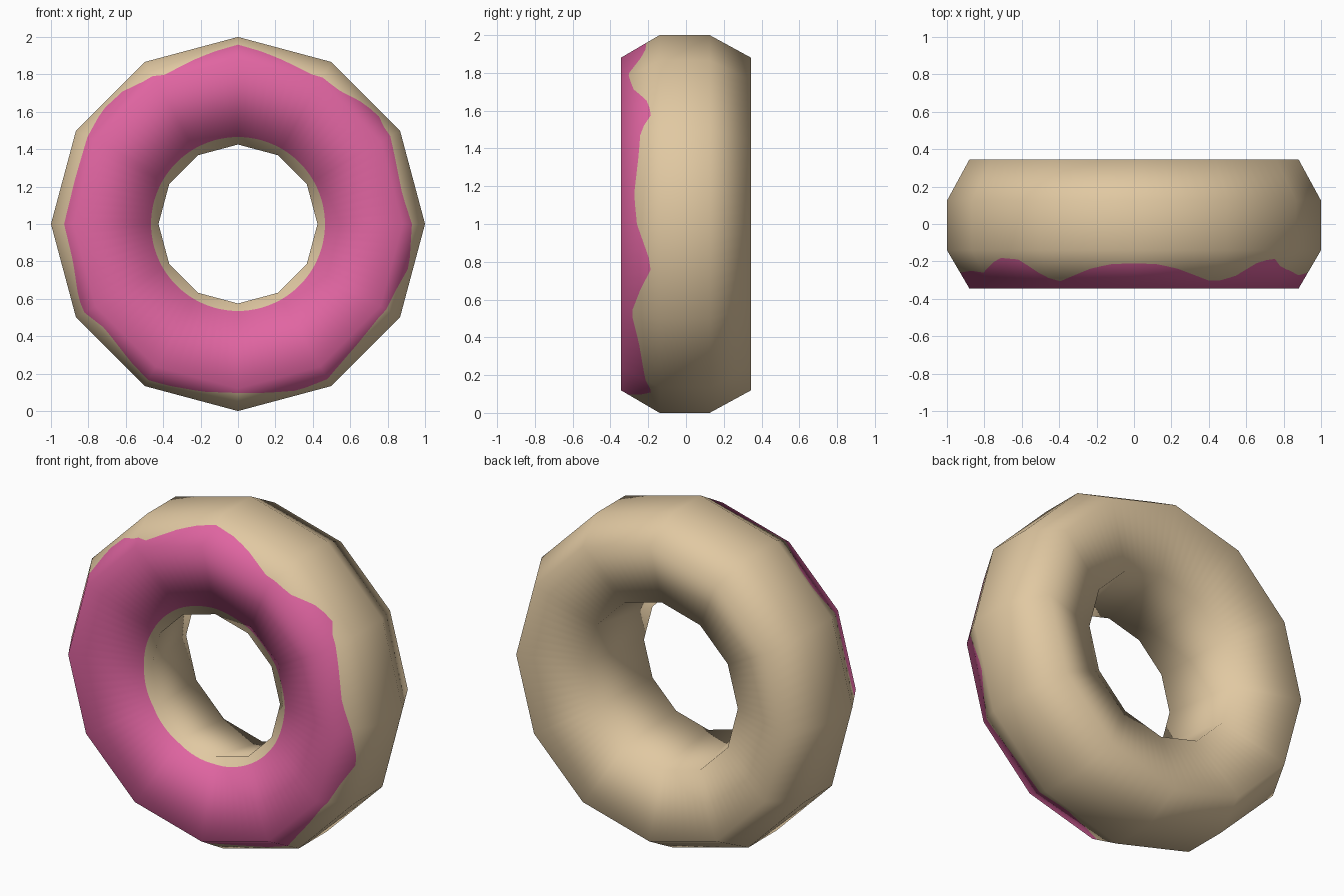
import bpy, math
from mathutils import Vector

if "Cube" in bpy.data.objects:
    bpy.data.objects.remove(bpy.data.objects["Cube"])

SEGMENTS, STEPS = 12, 8          # ring sides, and slices per side for the icing edge

# Uneven six-sided section (radius, y), counter-clockwise from the outer front corner
SECTION = [(1.0, -.14), (1.0, .125), (.88, .345), (.50, .225), (.425, -.21), (.88, -.345)]


def corner_normal(k):
    a, b, c = (Vector(SECTION[(k + d) % 6]) for d in (-1, 0, 1))
    e, f = (b - a).normalized(), (c - b).normalized()
    return tuple(Vector((e.y + f.y, -e.x - f.x)).normalized())


NORMALS = [corner_normal(k) for k in range(6)]

# Wavy icing edge: (degrees round the ring, y where the icing ends)
EDGE = [(0, -.26), (10, -.275), (24, -.25), (32, -.24), (38, -.18), (45, -.21), (53, -.28),
        (62, -.31), (75, -.24), (82, -.215), (90, -.21), (98, -.215), (105, -.24),
        (117, -.31), (124, -.26), (131, -.19), (140, -.18), (150, -.26), (164, -.25),
        (180, -.26), (193, -.25), (205, -.21), (218, -.26), (232, -.21), (246, -.20),
        (258, -.23), (270, -.305), (279, -.24), (290, -.18), (302, -.22), (316, -.25),
        (329, -.29), (338, -.24), (346, -.18), (353, -.22), (360, -.26)]


def icing_y(deg):
    for (a, ya), (b, yb) in zip(EDGE, EDGE[1:]):
        if a <= deg <= b:
            return ya + (yb - ya) * (deg - a) / (b - a)


def mix(a, b, t):
    return tuple(p + (q - p) * t for p, q in zip(a, b))


def with_icing_edges(values, inner_t, outer_t):
    """Insert the two icing borders into a list that follows the section."""
    return (values[:5] + [mix(values[4], values[5], inner_t)] + values[5:]
            + [mix(values[5], values[0], outer_t)])


def material(name, colour):
    m = bpy.data.materials.new(name)
    m.diffuse_color = (*colour, 1)
    m.use_nodes = True
    m.node_tree.nodes["Principled BSDF"].inputs["Base Color"].default_value = m.diffuse_color
    return m


# Ring of sections, straight between the twelve corners
verts, normals = [], []
count = SEGMENTS * STEPS
for i in range(count):
    seg, step = divmod(i, STEPS)
    a, b = (2 * math.pi * (seg + k) / SEGMENTS for k in (0, 1))
    dx, dz = mix((math.cos(a), math.sin(a)), (math.cos(b), math.sin(b)), step / STEPS)
    deg = math.degrees(math.atan2(dz, dx)) % 360
    outer_t = (icing_y(deg) + .345) / .205
    inner_t = (.465 / math.hypot(dx, dz) - .425) / .455     # round inner border
    for r, y in with_icing_edges(SECTION, inner_t, outer_t):
        verts.append((r * dx, y, 1 + r * dz))
    for r, y in with_icing_edges(NORMALS, inner_t, outer_t):
        normals.append(Vector((r * dx, y, r * dz)).normalized())

n = 8
faces = [(i * n + j, i * n + (j + 1) % n,
          (i + 1) % count * n + (j + 1) % n, (i + 1) % count * n + j)
         for i in range(count) for j in range(n)]

mesh = bpy.data.meshes.new("iced_ring")
mesh.from_pydata(verts, [], faces)
mesh.materials.append(material("tan dough", (.75, .58, .36)))
mesh.materials.append(material("pink icing", (.75, .13, .36)))

# Icing covers the front strips between the two borders
for k, p in enumerate(mesh.polygons):
    p.use_smooth = True
    p.material_index = 1 if k % n in (5, 6) else 0
mesh.update()
mesh.normals_split_custom_set_from_vertices(normals)   # soft shading of the coarse ring

ring = bpy.data.objects.new("iced_ring", mesh)
bpy.context.collection.objects.link(ring)
